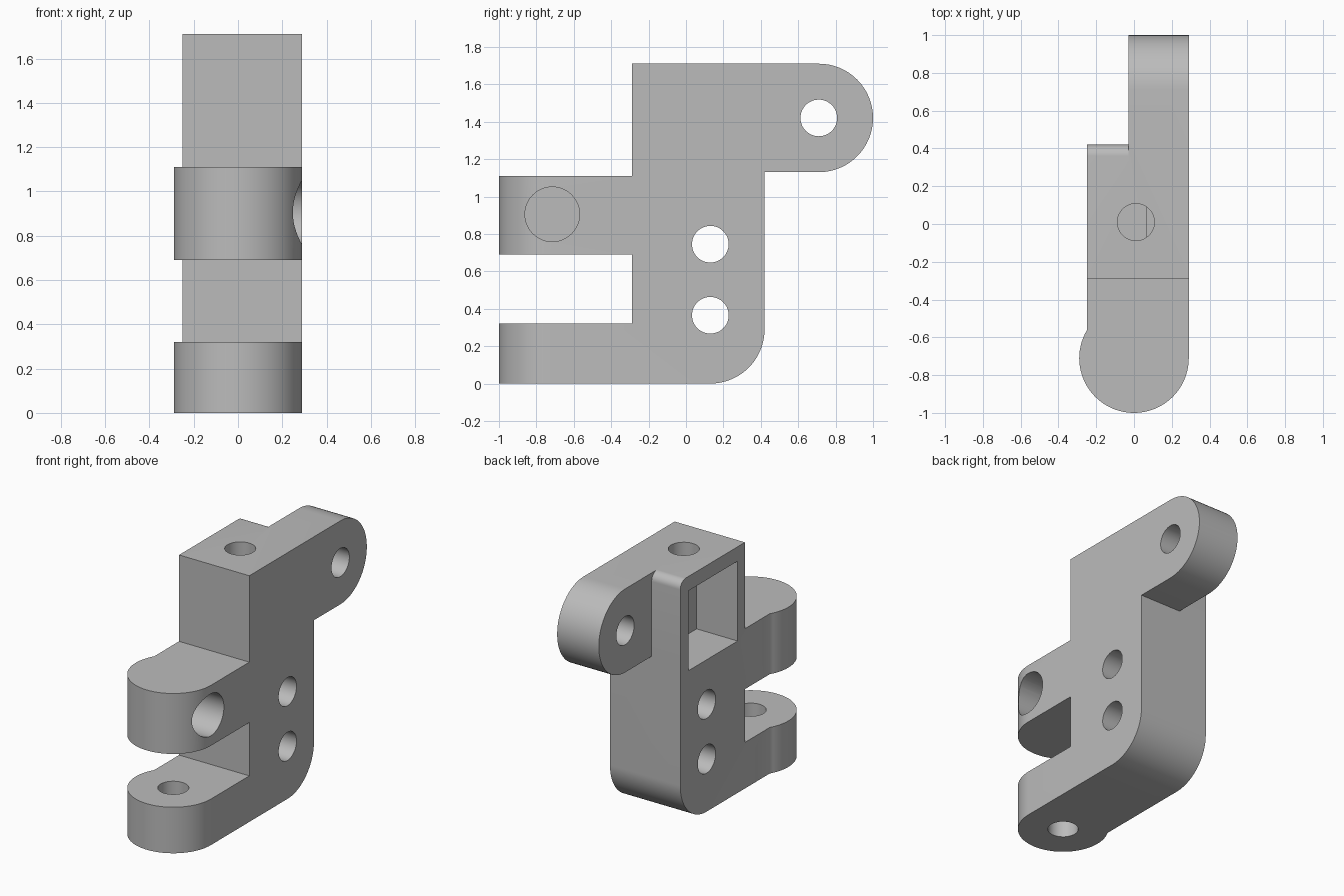
import bpy
import bmesh
from math import cos, sin, acos, pi
from mathutils import Vector

default_cube = bpy.data.objects.get("Cube")
if default_cube:
    bpy.data.objects.remove(default_cube, do_unlink=True)

metal = bpy.data.materials.new("plain grey")
metal.use_nodes = True
grey = (0.5, 0.5, 0.5, 1)
metal.diffuse_color = grey
metal.node_tree.nodes["Principled BSDF"].inputs["Base Color"].default_value = grey


def arc(cx, cy, r, start, end, steps=32):
    """Points along an arc, angles in radians."""
    angles = [start + (end - start) * i / steps for i in range(steps + 1)]
    return [(cx + r * cos(a), cy + r * sin(a)) for a in angles]


def prism(name, outline, axis, low, high):
    """Extrude an outline along x (outline in y, z) or z (outline in x, y)."""
    bm = bmesh.new()
    if axis == "x":
        points = [(low, a, b) for a, b in outline]
        move = Vector((high - low, 0, 0))
    else:
        points = [(a, b, low) for a, b in outline]
        move = Vector((0, 0, high - low))
    face = bm.faces.new([bm.verts.new(p) for p in points])
    grown = bmesh.ops.extrude_face_region(bm, geom=[face])["geom"]
    verts = [g for g in grown if isinstance(g, bmesh.types.BMVert)]
    bmesh.ops.translate(bm, verts=verts, vec=move)
    bmesh.ops.recalc_face_normals(bm, faces=bm.faces)
    mesh = bpy.data.meshes.new(name)
    bm.to_mesh(mesh)
    bm.free()
    mesh.materials.append(metal)
    obj = bpy.data.objects.new(name, mesh)
    bpy.context.collection.objects.link(obj)
    return obj


def combine(target, tool, operation="DIFFERENCE"):
    """Apply a boolean and discard the tool object."""
    mod = target.modifiers.new("cut", "BOOLEAN")
    mod.operation = operation
    mod.solver = "EXACT"
    mod.object = tool
    bpy.context.view_layer.objects.active = target
    bpy.ops.object.modifier_apply(modifier=mod.name)
    bpy.data.objects.remove(tool, do_unlink=True)


def drill(target, axis, a, b, r, low, high):
    combine(target, prism("drill", arc(a, b, r, 0, 2 * pi, 48)[:-1], axis, low, high))


R = 0.29

# Side outline: post, two front lugs and the rear arm
side = ([(-1.1, 0)] + arc(0.13, R, R, -pi / 2, 0) + [(0.42, 1.13)]
        + arc(0.71, 1.42, R, -pi / 2, pi / 2)
        + [(-R, 1.71), (-R, 1.11), (-1.1, 1.11), (-1.1, 0.69),
           (-R, 0.69), (-R, 0.32), (-1.1, 0.32)])
bracket = prism("bracket", side, "x", -0.5, 0.5)

# Plan outline: rounded lug ends, flat sides and the thin rear arm
plan = (arc(0, -0.71, R, 2 * pi - acos(-0.25 / R) - 2 * (pi - acos(-0.25 / R)), 2 * pi, 48)
        + [(R, 1.1), (-0.03, 1.1), (-0.03, 0.42), (-0.25, 0.42)])
combine(bracket, prism("plan", plan, "z", -0.2, 1.9), "INTERSECT")

# Rounded upper rear corner beside the arm
corner = arc(0.36, 1.65, 0.06, 0, pi / 2, 10) + [(0.36, 1.8), (0.5, 1.8), (0.5, 1.65)]
combine(bracket, prism("corner", corner, "x", -0.5, -0.03))

# Pocket in the right side
pocket = [(-0.21, 1.055), (0.33, 1.055), (0.33, 1.61), (-0.21, 1.61)]
combine(bracket, prism("pocket", pocket, "x", -0.5, 0.065))

# Cross holes through the post and arm
for y, z in [(0.13, 0.365), (0.13, 0.745), (0.71, 1.42)]:
    drill(bracket, "x", y, z, 0.098, -0.6, 0.6)

# Blind hole in the upper lug, lower lug hole and top hole into the pocket
drill(bracket, "x", -0.715, 0.905, 0.146, -0.13, 0.6)
drill(bracket, "z", 0, -0.71, 0.098, -0.1, 0.5)
drill(bracket, "z", 0.01, 0.01, 0.098, 1.4, 1.9)

bpy.ops.object.select_all(action="DESELECT")
bracket.select_set(True)
bpy.context.view_layer.objects.active = bracket
bpy.ops.object.shade_smooth_by_angle(angle=pi / 6)
